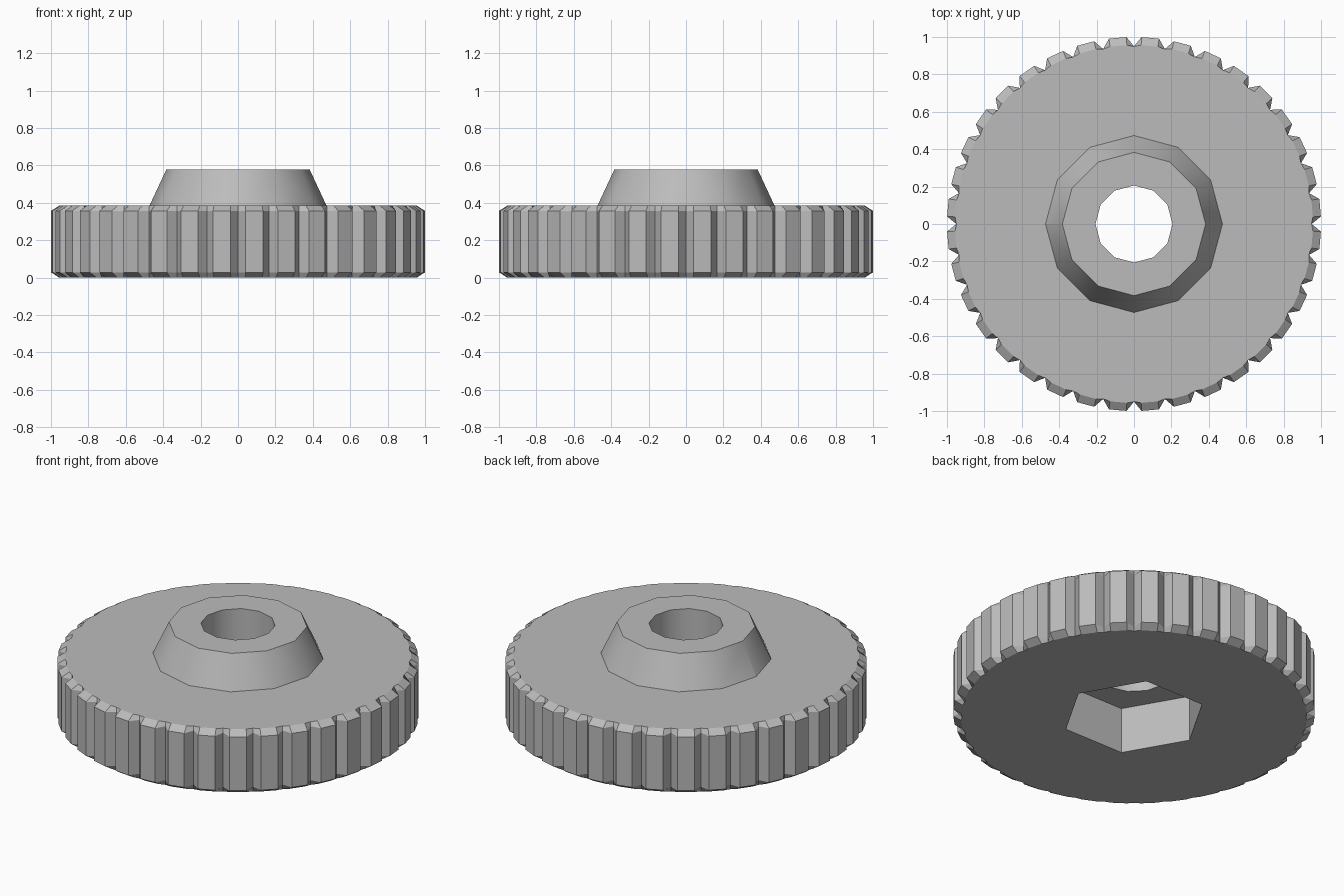
import bpy, bmesh, math

cube = bpy.data.objects.get("Cube")
if cube:
    bpy.data.objects.remove(cube, do_unlink=True)

grey = bpy.data.materials.new("plain_grey")
grey.use_nodes = True
COLOUR = (0.5, 0.5, 0.5, 1)
grey.diffuse_color = COLOUR
grey.node_tree.nodes["Principled BSDF"].inputs["Base Color"].default_value = COLOUR

TEETH = 36
PITCH = 360 / TEETH
FLAT = 2.7            # half angle of each tooth's outer flat
TIP, ROOT, RIM = 1.0, 0.95, 0.957
HEIGHT, CHAMFER = 0.385, 0.028


def ring(radius, z, sides):
    """Regular polygon with a corner on the x axis."""
    return [(radius * math.cos(a), radius * math.sin(a), z)
            for a in (math.tau * i / sides for i in range(sides))]


def tooth_ring(outer, z):
    """Outline of the gripped rim, one groove and one flat per pitch."""
    points = []
    for i in range(TEETH):
        for offset, r in ((0, ROOT), (PITCH / 2 - FLAT, outer), (PITCH / 2 + FLAT, outer)):
            a = math.radians(i * PITCH + offset)
            points.append((r * math.cos(a), r * math.sin(a), z))
    return points


def loft(name, rings):
    """Closed solid skinned through a stack of matching rings."""
    bm = bmesh.new()
    loops = [[bm.verts.new(p) for p in r] for r in rings]
    n = len(loops[0])
    for low, high in zip(loops, loops[1:]):
        for i in range(n):
            j = (i + 1) % n
            bm.faces.new((low[i], low[j], high[j], high[i]))
    bm.faces.new(loops[0][::-1])
    bm.faces.new(loops[-1])
    mesh = bpy.data.meshes.new(name)
    bm.to_mesh(mesh)
    bm.free()
    mesh.materials.append(grey)
    obj = bpy.data.objects.new(name, mesh)
    bpy.context.collection.objects.link(obj)
    return obj


# Toothed wheel with chamfered rim
knob = loft("knurled_knob", [
    tooth_ring(RIM, 0),
    tooth_ring(TIP, CHAMFER),
    tooth_ring(TIP, HEIGHT - CHAMFER),
    tooth_ring(RIM, HEIGHT),
])

# Tapered hub, bolt bore and hexagonal nut pocket
hub = loft("hub", [ring(0.473, 0.2, 12), ring(0.473, HEIGHT, 12), ring(0.383, 0.578, 12)])
bore = loft("bore_cutter", [ring(0.206, -0.1, 12), ring(0.206, 0.7, 12)])
pocket = loft("pocket_cutter", [ring(0.4, -0.1, 6), ring(0.4, 0.28, 6)])

bpy.ops.object.select_all(action='DESELECT')
bpy.context.view_layer.objects.active = knob
knob.select_set(True)
for tool, operation in ((hub, 'UNION'), (pocket, 'DIFFERENCE'), (bore, 'DIFFERENCE')):
    tool.hide_render = True
    mod = knob.modifiers.new(tool.name, 'BOOLEAN')
    mod.operation = operation
    mod.solver = 'EXACT'
    mod.object = tool
    bpy.ops.object.modifier_apply(modifier=mod.name)
    bpy.data.objects.remove(tool, do_unlink=True)

# Soft hub and bore, crisp teeth and pocket
bpy.ops.object.shade_smooth_by_angle(angle=math.radians(30.5))
